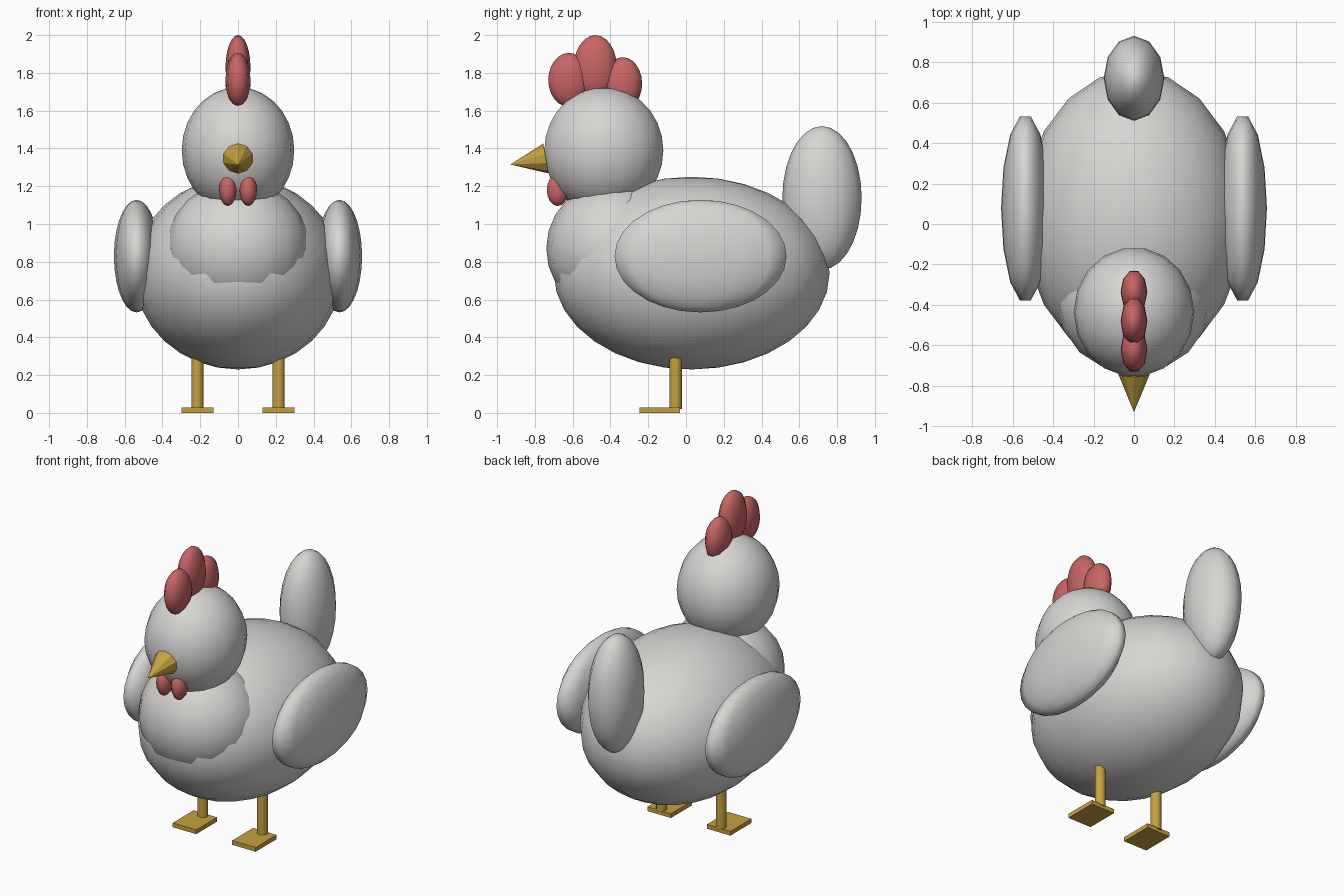
import bpy
import bmesh
import math
from mathutils import Matrix, Vector

cube = bpy.data.objects.get("Cube")
if cube:
    bpy.data.objects.remove(cube, do_unlink=True)


def make_material(name, rgb):
    mat = bpy.data.materials.new(name)
    mat.use_nodes = True
    color = (*rgb, 1.0)
    mat.diffuse_color = color
    mat.node_tree.nodes["Principled BSDF"].inputs["Base Color"].default_value = color
    return mat


white = make_material("feather white", (0.68, 0.67, 0.65))
red = make_material("comb red", (0.58, 0.13, 0.13))
gold = make_material("leg gold", (0.56, 0.36, 0.05))


def add_object(name, bm, mat, smooth):
    mesh = bpy.data.meshes.new(name)
    for face in bm.faces:
        face.smooth = smooth
    bm.to_mesh(mesh)
    bm.free()
    mesh.materials.append(mat)
    obj = bpy.data.objects.new(name, mesh)
    bpy.context.collection.objects.link(obj)
    return obj


def ellipsoid(name, center, radii, segments, rings, mat):
    """Smooth scaled sphere with its poles up and down and a vertex on the x axis."""
    bm = bmesh.new()
    bmesh.ops.create_uvsphere(bm, u_segments=segments, v_segments=rings, radius=1)
    turn = Matrix.Rotation(math.pi / 2, 4, "Z")
    place = Matrix.Translation(center) @ Matrix.Diagonal((*radii, 1)) @ turn
    bmesh.ops.transform(bm, matrix=place, verts=bm.verts)
    return add_object(name, bm, mat, True)


def tapered(name, start, end, r_start, r_end, sides, mat, smooth):
    """Capped cone or cylinder between two points."""
    start, end = Vector(start), Vector(end)
    axis = end - start
    bm = bmesh.new()
    bmesh.ops.create_cone(bm, cap_ends=True, segments=sides, radius1=r_start,
                          radius2=r_end, depth=axis.length)
    place = Matrix.Translation((start + end) / 2) @ axis.to_track_quat("Z", "Y").to_matrix().to_4x4()
    bmesh.ops.transform(bm, matrix=place, verts=bm.verts)
    bmesh.ops.remove_doubles(bm, verts=bm.verts, dist=0.0001)
    obj = add_object(name, bm, mat, smooth)
    if smooth:
        bpy.ops.object.select_all(action="DESELECT")
        obj.select_set(True)
        bpy.context.view_layer.objects.active = obj
        bpy.ops.object.shade_smooth_by_angle(angle=math.radians(40))
    return obj


def box(name, center, size, mat):
    bm = bmesh.new()
    bmesh.ops.create_cube(bm, size=1)
    place = Matrix.Translation(center) @ Matrix.Diagonal((*size, 1))
    bmesh.ops.transform(bm, matrix=place, verts=bm.verts)
    return add_object(name, bm, mat, False)


# Feathered masses
ellipsoid("body", (0, 0.03, 0.74), (0.55, 0.73, 0.51), 20, 16, white)
ellipsoid("breast", (0, -0.38, 0.87), (0.38, 0.36, 0.36), 16, 12, white)
ellipsoid("head", (0, -0.435, 1.39), (0.298, 0.32, 0.335), 18, 14, white)
ellipsoid("tail", (0, 0.72, 1.138), (0.15, 0.21, 0.38), 12, 14, white)

# Comb lobes, front to back
ellipsoid("comb_front", (0, -0.62, 1.763), (0.066, 0.115, 0.143), 10, 12, red)
ellipsoid("comb_middle", (0, -0.48, 1.83), (0.066, 0.12, 0.17), 10, 12, red)
ellipsoid("comb_back", (0, -0.335, 1.743), (0.066, 0.108, 0.14), 10, 12, red)

# Beak
tapered("beak", (0, -0.742, 1.347), (0, -0.93, 1.315), 0.08, 0, 10, gold, False)

# Paired parts
for side, s in (("left", 1), ("right", -1)):
    ellipsoid(f"{side}_wing", (s * 0.537, 0.077, 0.83), (0.12, 0.467, 0.298), 14, 14, white)
    ellipsoid(f"{side}_wattle", (s * 0.054, -0.68, 1.18), (0.046, 0.06, 0.085), 10, 8, red)
    tapered(f"{side}_leg", (s * 0.215, -0.055, 0.02), (s * 0.215, -0.055, 0.3),
            0.033, 0.033, 10, gold, True)
    box(f"{side}_foot", (s * 0.215, -0.138, 0.014), (0.17, 0.215, 0.028), gold)
